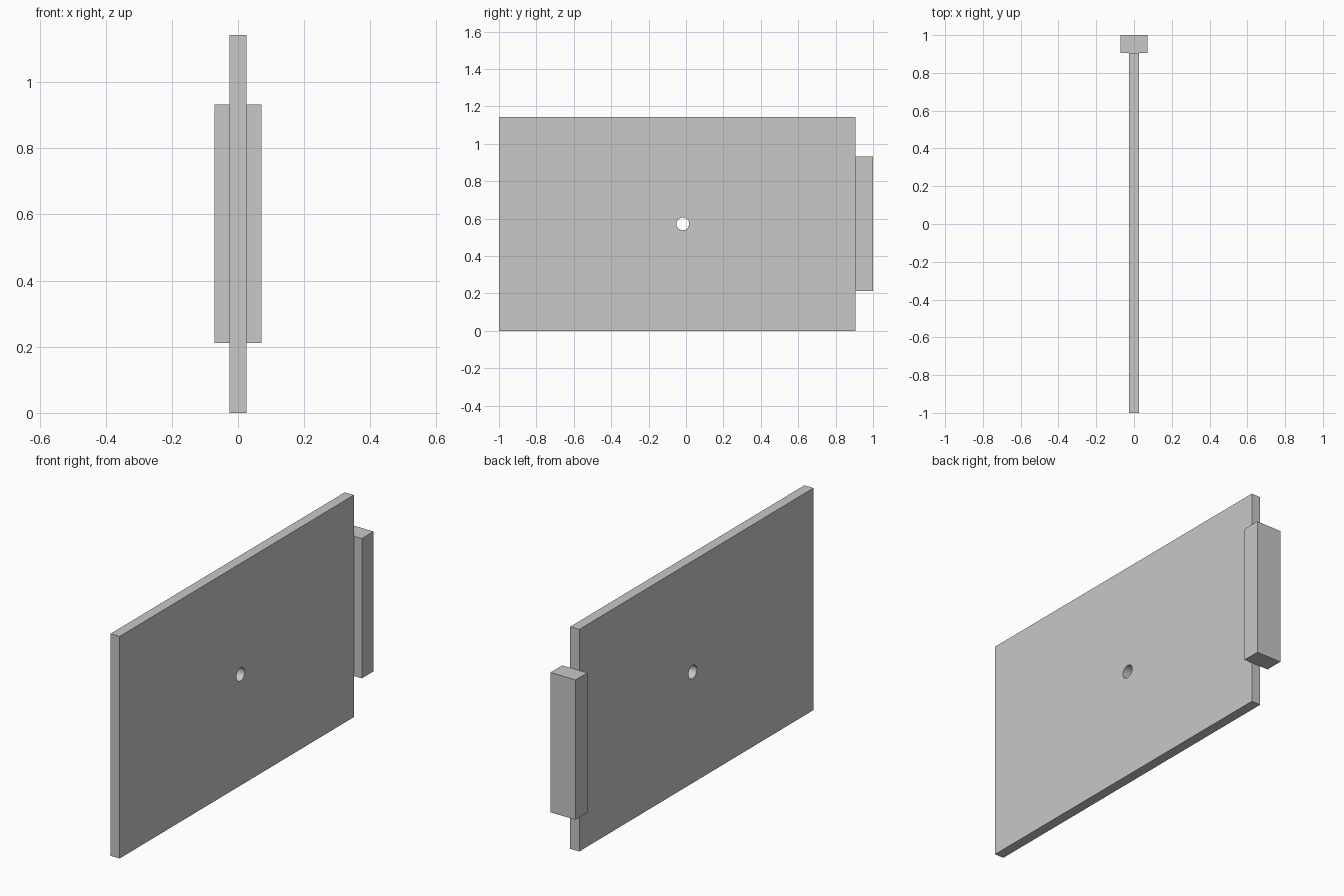
import bpy
import math

cube = bpy.data.objects.get("Cube")
if cube:
    bpy.data.objects.remove(cube, do_unlink=True)

grey = bpy.data.materials.new("light grey")
grey.use_nodes = True
colour = (0.58, 0.58, 0.58, 1)
grey.diffuse_color = colour
grey.node_tree.nodes["Principled BSDF"].inputs["Base Color"].default_value = colour

HEIGHT = 1.143
EDGE = 0.905  # where the plate meets the end bar


def box(name, size, centre):
    bpy.ops.mesh.primitive_cube_add(size=1, location=centre)
    obj = bpy.context.object
    obj.name = name
    obj.scale = size
    bpy.ops.object.transform_apply(location=False, rotation=False, scale=True)
    obj.data.materials.append(grey)
    return obj


# Upright plate and the wider bar on its back edge
plate = box("plate", (0.052, 1 + EDGE, HEIGHT), (0, (EDGE - 1) / 2, HEIGHT / 2))
box("end_bar", (0.143, 1 - EDGE, 0.72), (0, (1 + EDGE) / 2, HEIGHT / 2))

# Round hole through the plate
bpy.ops.mesh.primitive_cylinder_add(vertices=48, radius=0.034, depth=0.3,
                                    location=(0, -0.017, HEIGHT / 2),
                                    rotation=(0, math.pi / 2, 0))
cutter = bpy.context.object
cutter.name = "hole_cutter"
cutter.data.materials.append(grey)
cutter.hide_render = True
cutter.hide_viewport = True

hole = plate.modifiers.new("hole", "BOOLEAN")
hole.operation = "DIFFERENCE"
hole.solver = "EXACT"
hole.object = cutter

# Bake the cut and smooth the hole wall
bpy.context.view_layer.objects.active = plate
bpy.ops.object.select_all(action="DESELECT")
plate.select_set(True)
bpy.ops.object.modifier_apply(modifier=hole.name)
bpy.data.objects.remove(cutter, do_unlink=True)
bpy.ops.object.shade_smooth_by_angle(angle=math.radians(30))
